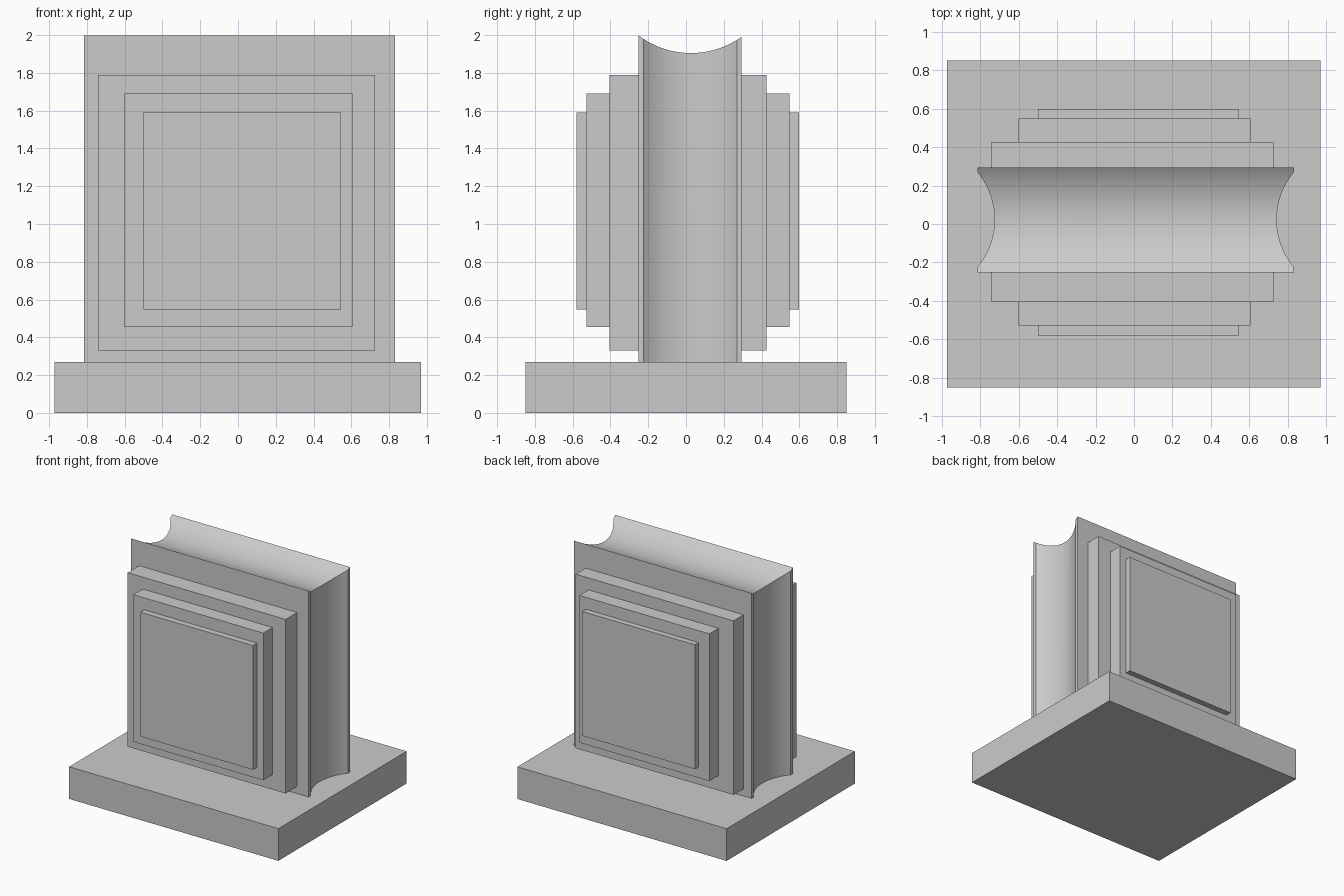
import bpy
import math

cube = bpy.data.objects.get("Cube")
if cube:
    bpy.data.objects.remove(cube, do_unlink=True)

stone = bpy.data.materials.new("grey stone")
stone.use_nodes = True
GREY = (0.6, 0.6, 0.6, 1)
stone.diffuse_color = GREY
stone.node_tree.nodes["Principled BSDF"].inputs["Base Color"].default_value = GREY


def box(name, x, y, z):
    """Box between the given (low, high) pairs."""
    spans = (x, y, z)
    bpy.ops.mesh.primitive_cube_add(size=1, location=[(a + b) / 2 for a, b in spans])
    ob = bpy.context.object
    ob.name = name
    ob.scale = [b - a for a, b in spans]
    bpy.ops.object.transform_apply(location=False, rotation=False, scale=True)
    ob.data.materials.append(stone)
    return ob


def scoop(target, radius, location, rotation=(0, 0, 0)):
    """Cut a long cylindrical hollow out of the target."""
    bpy.ops.mesh.primitive_cylinder_add(vertices=128, radius=radius, depth=5,
                                        location=location, rotation=rotation)
    cutter = bpy.context.object
    cutter.hide_render = True
    cutter.data.materials.append(stone)
    bpy.context.view_layer.objects.active = target
    mod = target.modifiers.new("scoop", "BOOLEAN")
    mod.operation = "DIFFERENCE"
    mod.solver = "EXACT"
    mod.object = cutter
    bpy.ops.object.modifier_apply(modifier=mod.name)
    bpy.data.objects.remove(cutter, do_unlink=True)


# Plinth
box("base", (-0.972, 0.97), (-0.85, 0.85), (0, 0.27))

# Upright block with hollow top and sides
block = box("block", (-0.815, 0.832), (-0.252, 0.294), (0.26, 2.0))
scoop(block, 0.46, (0, 0.026, 2.365), (0, math.pi / 2, 0))
scoop(block, 0.384, (-1.109, 0.023, 1))
scoop(block, 0.384, (1.126, 0.023, 1))
bpy.ops.object.select_all(action="DESELECT")
block.select_set(True)
bpy.context.view_layer.objects.active = block
bpy.ops.object.shade_smooth_by_angle(angle=math.radians(25))

# Stepped panels on both faces: x span, z span, front y, back y
steps = [
    ("outer_panel", (-0.74, 0.725), (0.33, 1.79), -0.405, 0.427),
    ("middle_panel", (-0.6, 0.605), (0.455, 1.69), -0.528, 0.548),
    ("inner_panel", (-0.5, 0.545), (0.547, 1.59), -0.58, 0.597),
]
inner_front, inner_back = -0.24, 0.28
for name, x, z, front, back in steps:
    box("front_" + name, x, (front, inner_front), z)
    box("back_" + name, x, (inner_back, back), z)
    inner_front, inner_back = front, back
